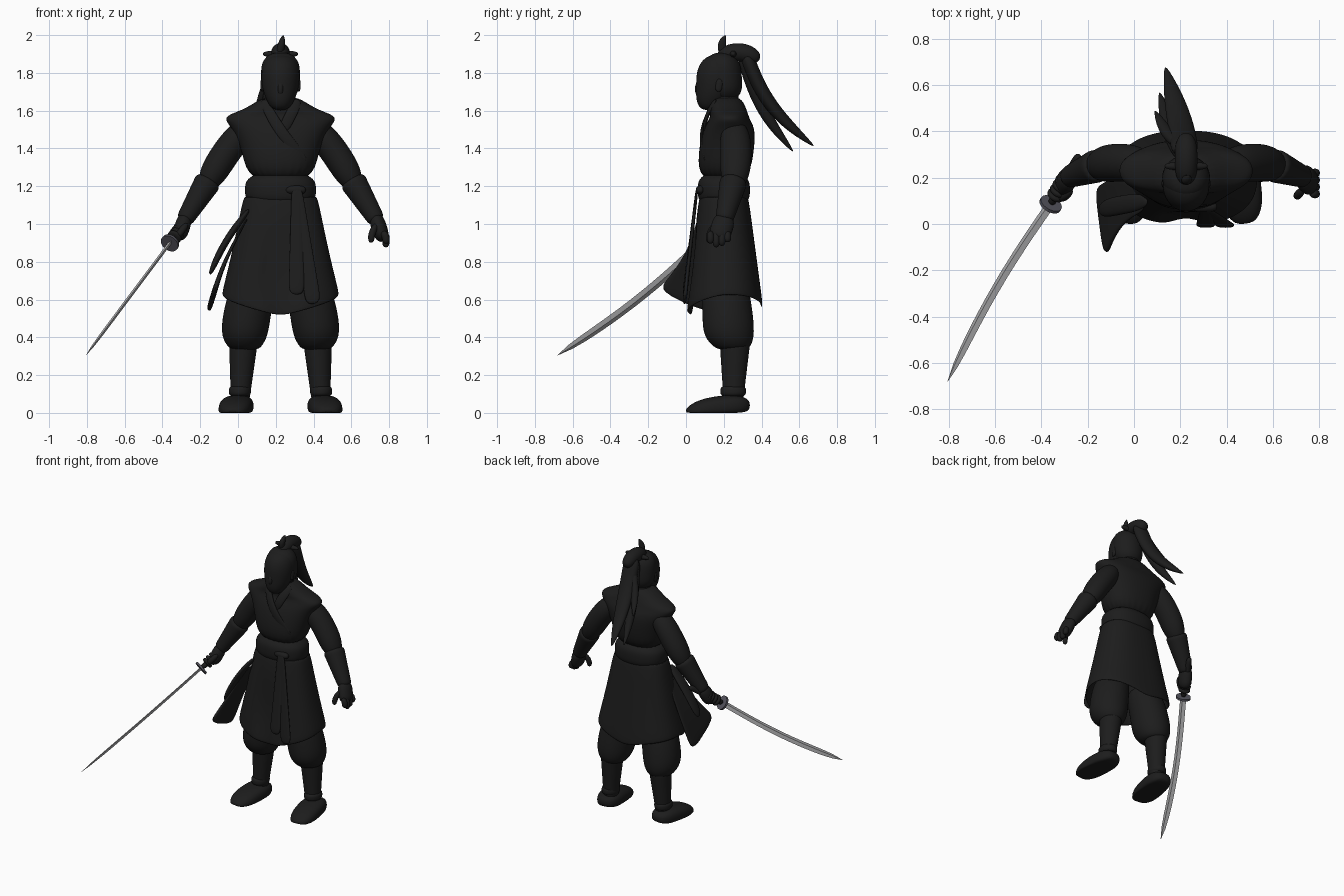
import bpy, bmesh, math
from mathutils import Vector

if "Cube" in bpy.data.objects:
    bpy.data.objects.remove(bpy.data.objects["Cube"])

CENTRE = .225  # the body stands to one side of the origin
Y_AXIS, Z_AXIS = Vector((0, 1, 0)), Vector((0, 0, 1))


def material(name, red, green, blue):
    mat = bpy.data.materials.new(name)
    mat.use_nodes = True
    colour = (red, green, blue, 1)
    mat.diffuse_color = colour
    shader = mat.node_tree.nodes["Principled BSDF"]
    shader.inputs["Base Color"].default_value = colour
    return mat


BLACK = material("charcoal black", .012, .012, .012)
STEEL = material("blade steel", .48, .48, .49)
SLATE = material("guard slate", .09, .088, .11)


# Size profiles along a swept part
def plain(t):
    return 1


def rounded(t):
    return 1 - abs(2 * t - 1) ** 4 / 2


def narrowing(t):
    return 1 - .4 * t


def flared(t):
    return .3 + .7 * t


def skirted(t):
    return .62 + .38 * t


def pointed(t):
    return 1 - .9 * t ** 4


def blade_tip(t):
    return 1 - .95 * t ** 12


def finish(name, bm, mat, smooth, thickness):
    bmesh.ops.recalc_face_normals(bm, faces=bm.faces)
    mesh = bpy.data.meshes.new(name)
    bm.to_mesh(mesh)
    bm.free()
    mesh.materials.append(mat)
    part = bpy.data.objects.new(name, mesh)
    bpy.context.collection.objects.link(part)
    for face in mesh.polygons:
        face.use_smooth = smooth
    if thickness:
        shell = part.modifiers.new("thickness", "SOLIDIFY")
        shell.thickness = thickness
        shell.offset = -1
    if smooth:
        subdivision = part.modifiers.new("smooth", "SUBSURF")
        subdivision.levels = subdivision.render_levels = 2


def loft(name, rings, up=Y_AXIS, sides=16, power=2, level=False, mirror=False,
         capped=True, mat=BLACK, smooth=True, thickness=0, shape=None):
    """Skin oval rings, each a centre point, a width and a depth."""
    bm = bmesh.new()
    centres = [Vector(ring[:3]) for ring in rings]
    last = len(rings) - 1
    loops = []
    for i, (x, y, z, wide, deep) in enumerate(rings):
        ahead, behind = centres[min(i + 1, last)], centres[max(i - 1, 0)]
        tangent = Z_AXIS if level else (ahead - behind).normalized()
        across = tangent.cross(up).normalized()
        outward = across.cross(tangent)
        loop = []
        for k in range(sides):
            angle = math.tau * k / sides
            u, v = (math.copysign(abs(w) ** (2 / power), w)
                    for w in (math.cos(angle), math.sin(angle)))
            point = centres[i] + across * wide * u + outward * deep * v
            if shape:
                shape(point, i / last)
            if mirror:
                point.x = 2 * CENTRE - point.x
            loop.append(bm.verts.new(point))
        loops.append(loop)
    for low, high in zip(loops, loops[1:]):
        for k in range(sides):
            bm.faces.new((low[k - 1], low[k], high[k], high[k - 1]))
    if capped:
        bm.faces.new(loops[0])
        bm.faces.new(loops[-1])
    finish(name, bm, mat, smooth, thickness)


def sweep(name, start, end, wide, deep, profile=rounded, bend=(0, 0, 0), steps=6, **options):
    """Loft along a bowed line, sized by a profile."""
    start, end, bend = Vector(start), Vector(end), Vector(bend)
    rings = []
    for k in range(steps + 1):
        t = k / steps
        point = start.lerp(end, t) + bend * math.sin(math.pi * t)
        rings.append((*point, wide * profile(t), deep * profile(t)))
    loft(name, rings, **options)


def body(name, rings, **options):
    """Upright loft on the body centre from height, y, width and depth."""
    loft(name, [(CENTRE, y, z, wide, deep) for z, y, wide, deep in rings], level=True, **options)


def shape_hem(point, t):
    front = max((.2 - point.y) / .2, 0)
    flank = abs(point.x - CENTRE) / .3
    point.z += t * t * (.07 * flank - .04 * front)
    # front opening, pressed inward
    if front > .5 and flank < .25 and t > .4:
        point.y += .04 * t


def shape_sole(point, t):
    point.z = max(point.z, 0)


# Torso, belt and coat skirt
body("vest", [(1.22, .2, .17, .13), (1.37, .21, .2, .15), (1.5, .23, .25, .14),
              (1.55, .23, .3, .11), (1.58, .23, .28, .1), (1.61, .22, .18, .1),
              (1.68, .21, .09, .08)], sides=24, power=2.3)
sweep("belt", (CENTRE, .2, 1.08), (CENTRE, .2, 1.28), .19, .14, level=True, sides=24, power=2.3)
sweep("coat_skirt", (CENTRE, .2, 1.15), (CENTRE, .2, .55), .315, .21, skirted, steps=4,
      level=True, sides=32, power=2.4, capped=False, thickness=.015, shape=shape_hem)
sweep("wrap_collar", (.13, .16, 1.66), (.36, .1, 1.33), .03, .01, bend=(-.02, -.045, 0))
sweep("under_collar", (.32, .16, 1.66), (.23, .1, 1.48), .03, .01, bend=(0, -.02, 0))

# Sash knot, hanging tails and tails blown to the right
sweep("sash_knot", (.25, .075, 1.18), (.36, .075, 1.18), .025, .025, sides=10)
for name, x, z in (("inner", .31, .62), ("outer", .4, .57)):
    sweep("front_sash_" + name, (.31, .06, 1.2), (x, -.01, z), .045, .012, skirted, sides=8, power=4)
sweep("blown_sash_upper", (.06, .1, 1.08), (-.15, .06, .73), .02, .045, bend=(-.02, 0, 0), sides=8)
sweep("blown_sash_lower", (.05, .11, 1.03), (-.145, 0, .575), .016, .17, flared,
      bend=(-.02, .035, 0), sides=12, power=5)

# Head
body("neck", [(1.55, .22, .1, .08), (1.64, .21, .08, .07), (1.74, .2, .07, .08)])
body("head", [(1.6, .12, .04, .04), (1.65, .135, .075, .085), (1.72, .16, .1, .108),
              (1.8, .17, .106, .12), (1.87, .18, .09, .1), (1.9, .18, .04, .04)])
sweep("hair_cap", (CENTRE, .21, 1.65), (CENTRE, .19, 1.91), .106, .098, level=True)
sweep("nose", (CENTRE, .08, 1.76), (CENTRE, .07, 1.68), .018, .02, bend=(0, -.01, 0), sides=8)

# Topknot and ponytail
sweep("topknot", (CENTRE, .17, 1.88), (CENTRE, .39, 1.87), .05, .05, bend=(0, 0, .035), up=Z_AXIS)
sweep("hair_tie", (.13, .25, 1.9), (.32, .25, 1.9), .02, .02, sides=8)
sweep("hair_spike", (.22, .2, 1.9), (.24, .21, 2), .022, .025, pointed, bend=(0, -.015, 0), sides=8)
sweep("long_strand", (.22, .31, 1.92), (.135, .68, 1.41), .06, .038, pointed,
      bend=(.02, -.05, -.03))
sweep("short_strand", (.21, .3, 1.9), (.11, .57, 1.38), .04, .035, pointed, bend=(0, -.035, -.02))
sweep("loose_strand", (.19, .35, 1.82), (.09, .49, 1.57), .03, .025, pointed, bend=(0, -.02, 0))

# Ears, arms and legs, mirrored about the body centre
for side, flip in (("left_", False), ("right_", True)):
    sweep(side + "ear", (.322, .18, 1.77), (.322, .17, 1.7), .01, .02, mirror=flip, sides=8)
    sweep(side + "sleeve", (.38, .25, 1.54), (.63, .25, 1.18), .078, .084,
          bend=(.01, .015, .015), mirror=flip)
    sweep(side + "bracer", (.6, .255, 1.24), (.74, .2, 1.01), .075, .077, narrowing, mirror=flip)
    loft(side + "trouser", [(.35, .2, .75, .12, .12), (.4, .22, .55, .13, .135),
                            (.415, .225, .42, .13, .142), (.415, .24, .36, .1, .11),
                            (.415, .25, .33, .07, .075)], level=True, mirror=flip)
    sweep(side + "boot_shaft", (.42, .26, .4), (.44, .25, .04), .08, .085, narrowing,
          level=True, mirror=flip)
    sweep(side + "boot_cuff", (.44, .25, .15), (.44, .25, .08), .06, .07, level=True, mirror=flip)
    sweep(side + "foot", (.44, .34, .04), (.48, 0, -.01), .09, .06, up=Z_AXIS, power=2.6,
          mirror=flip, bend=(0, 0, .015), shape=shape_sole)

# Open left hand
sweep("left_palm", (.725, .21, 1.05), (.77, .17, .91), .042, .06)
for k in range(4):
    y = .13 + .03 * k
    shorter = .02 * abs(k - 1.3)
    sweep("left_finger", (.765, y, .96), (.78, y, .87 + shorter), .022, .021,
          bend=(.01, 0, 0), sides=8)
sweep("left_thumb", (.735, .155, 1), (.705, .12, .9), .02, .02, bend=(-.01, -.01, 0), sides=8)

# Sword, laid out along its own axis from the guard
guard, tip = Vector((-.36, .085, .9)), Vector((-.805, -.68, .305))
axis = (tip - guard).normalized()
edge = (Y_AXIS - axis * axis.y).normalized()  # cutting side of the blade


def sword_part(name, start, end, wide, deep, **options):
    sweep(name, guard + axis * start, guard + axis * end, wide, deep, **options)


sword_part("sword_grip", -.3, 0, .02, .02, profile=plain, sides=10)
sword_part("sword_guard", -.007, .007, .05, .05, profile=plain, steps=1, sides=24,
           smooth=False, mat=SLATE)
sword_part("sword_blade", 0, (tip - guard).length, .009, .025, profile=blade_tip, bend=edge * .03,
           steps=12, sides=4, smooth=False, mat=STEEL)

# Right fist closed on the grip
sweep("right_hand", (-.275, .215, 1.05), (-.315, .15, .92), .042, .052)
for k in range(4):
    knuckle = -.055 - .027 * k
    sword_part("right_finger", knuckle - .015, knuckle + .015, .042, .042, sides=10)
sweep("right_thumb", (-.27, .15, 1), (-.325, .11, .93), .02, .02, bend=(0, -.01, 0), sides=8)
